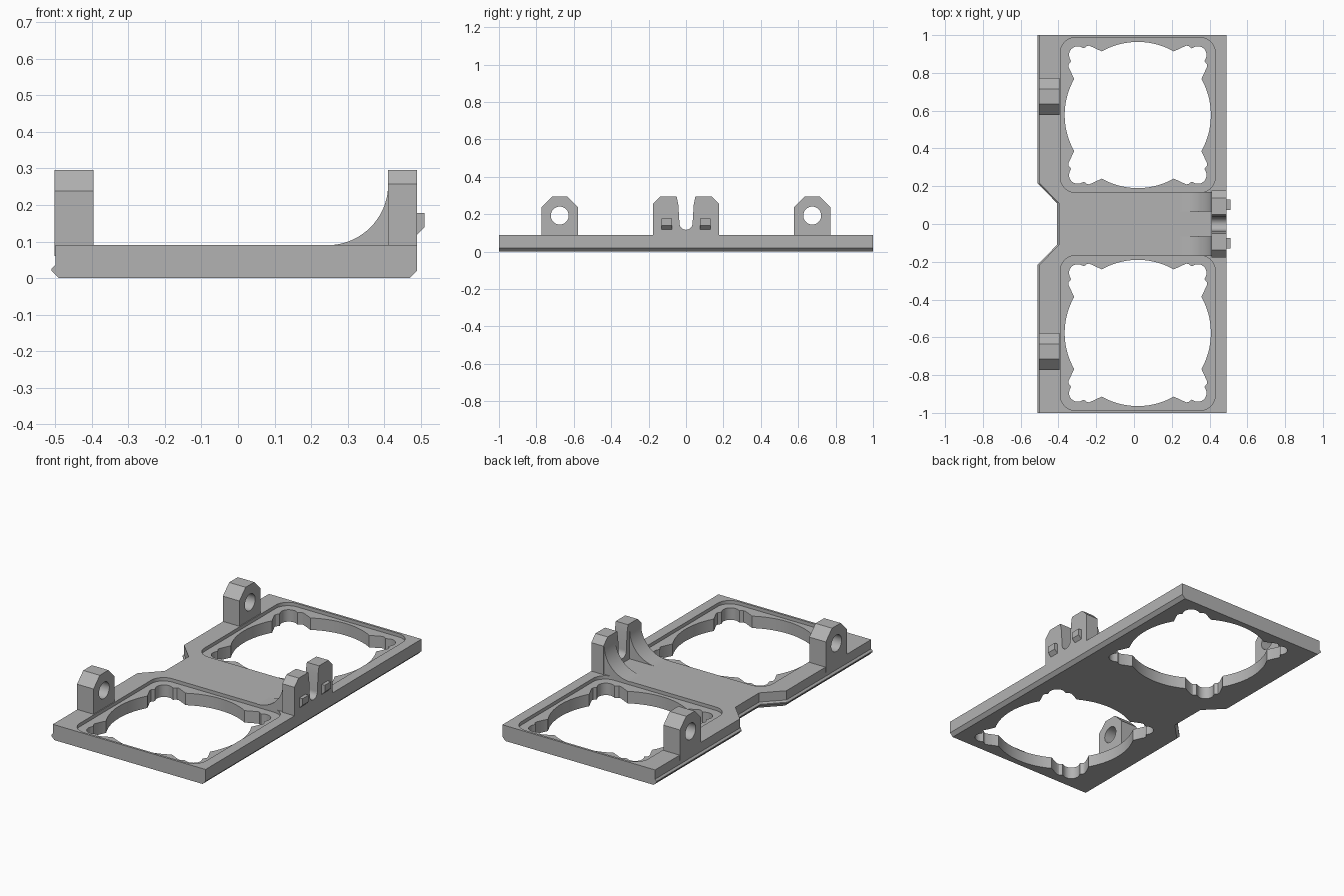
import bpy, bmesh
from math import cos, sin, pi, radians

if "Cube" in bpy.data.objects:
    bpy.data.objects.remove(bpy.data.objects["Cube"])

grey = bpy.data.materials.new("plain_grey")
grey.use_nodes = True
grey.diffuse_color = (0.45, 0.45, 0.45, 1)
grey.node_tree.nodes["Principled BSDF"].inputs["Base Color"].default_value = (0.45, 0.45, 0.45, 1)


def loft(name, rings):
    """Solid through equal-sized rings of 3D points, capped at both ends."""
    bm = bmesh.new()
    loops = [[bm.verts.new(p) for p in ring] for ring in rings]
    for a, b in zip(loops, loops[1:]):
        for i in range(len(a)):
            j = (i + 1) % len(a)
            bm.faces.new((a[i], a[j], b[j], b[i]))
    bm.faces.new(loops[0])
    bm.faces.new(loops[-1])
    bmesh.ops.recalc_face_normals(bm, faces=bm.faces)
    mesh = bpy.data.meshes.new(name)
    bm.to_mesh(mesh)
    bm.free()
    mesh.materials.append(grey)
    obj = bpy.data.objects.new(name, mesh)
    bpy.context.collection.objects.link(obj)
    return obj


def prism(name, pts, lo, hi, axis):
    """Extrude a 2D profile along one axis from lo to hi."""
    place = {"x": lambda p, t: (t, p[0], p[1]),
             "y": lambda p, t: (p[0], t, p[1]),
             "z": lambda p, t: (p[0], p[1], t)}[axis]
    return loft(name, [[place(p, t) for p in pts] for t in (lo, hi)])


def arc(cx, cy, r, start, end, n):
    return [(cx + r * cos(radians(start + (end - start) * i / n)),
             cy + r * sin(radians(start + (end - start) * i / n))) for i in range(n + 1)]


def cut(obj, cutter):
    cutter.hide_render = True
    mod = obj.modifiers.new("cut", "BOOLEAN")
    mod.operation, mod.solver, mod.object = "DIFFERENCE", "EXACT", cutter
    bpy.context.view_layer.objects.active = obj
    bpy.ops.object.modifier_apply(modifier=mod.name)
    bpy.data.objects.remove(cutter)


def smooth(obj):
    bpy.ops.object.select_all(action="DESELECT")
    obj.select_set(True)
    bpy.context.view_layer.objects.active = obj
    bpy.ops.object.shade_smooth_by_angle(angle=radians(30))


# Base plate: notched outline with a pointed lip on the left edge, chamfered below
def plate_ring(z, out, right):
    left, notch = -0.5 - out, -0.397 - out
    half = [(right, 1), (left, 1), (left, 0.215), (notch, 0.11)]
    return [(x, y, z) for x, y in half] + [(x, -y, z) for x, y in reversed(half)]


plate = loft("base_plate", [plate_ring(0, -0.01, 0.47), plate_ring(0.02, 0.01, 0.49),
                            plate_ring(0.026, 0.01, 0.49), plate_ring(0.036, 0, 0.49),
                            plate_ring(0.09, 0, 0.49)])

# Fan openings: a large circle with lobed screw corners, within a shallow pocket
HOLE_X, HOLE_Y, DEPTH = 0.02, 0.577, 0.02
quarter = (arc(0, 0, 0.387, -29.5, 29.5, 20) + [(0.367, 0.256), (0.366, 0.268), (0.353, 0.285)]
           + arc(0.318, 0.318, 0.046, -30, 120, 12)
           + [(0.285, 0.353), (0.268, 0.366), (0.256, 0.367)])


def turned(pts, k):
    for _ in range(k):
        pts = [(-y, x) for x, y in pts]
    return pts


opening = [p for k in range(4) for p in turned(quarter, k)]
pocket = [p for k in range(4) for p in turned(arc(0.33, 0.33, 0.08, 0, 90, 8), k)]

for side in (-1, 1):
    for shape, bottom in ((pocket, 0.09 - DEPTH), (opening, -0.1)):
        pts = [(HOLE_X + x, side * HOLE_Y + y) for x, y in shape]
        cut(plate, prism("cutter", pts, bottom, 0.2, "z"))
smooth(plate)

# Hinge lugs with chamfered tops and round holes
for side, label in ((-1, "front"), (1, "back")):
    c = side * 0.675
    profile = [(c - 0.098, 0.06), (c + 0.098, 0.06), (c + 0.098, 0.238), (c + 0.04, 0.296),
               (c - 0.04, 0.296), (c - 0.098, 0.238)]
    lug = prism(label + "_hinge_lug", profile, -0.502, -0.395, "x")
    cut(lug, prism("cutter", arc(c, 0.193, 0.048, 0, 350, 35), -0.6, -0.3, "x"))
    smooth(lug)

# Latch post with a round-bottomed slot
outer = [(0.177, 0.08), (0.177, 0.257), (0.138, 0.296), (0.05, 0.296), (0.041, 0.25)]
slot = arc(0, 0.152, 0.035, 0, -180, 16)
profile = outer + slot + [(-y, z) for y, z in reversed(outer)]
smooth(prism("latch_post", profile, 0.411, 0.49, "x"))

# Curved braces behind the post and small hooks on its outer face
brace = [(0.42, 0.08), (0.42, 0.256)] + arc(0.245, 0.256, 0.166, 0, -90, 20) + [(0.245, 0.08)]
hook = [(0.48, 0.11), (0.49, 0.119), (0.51, 0.139), (0.51, 0.178), (0.48, 0.178)]
for side, label in ((-1, "front"), (1, "back")):
    smooth(prism(label + "_brace", brace, side * 0.066, side * 0.17, "y"))
    prism(label + "_hook", hook, side * 0.075, side * 0.131, "y")
